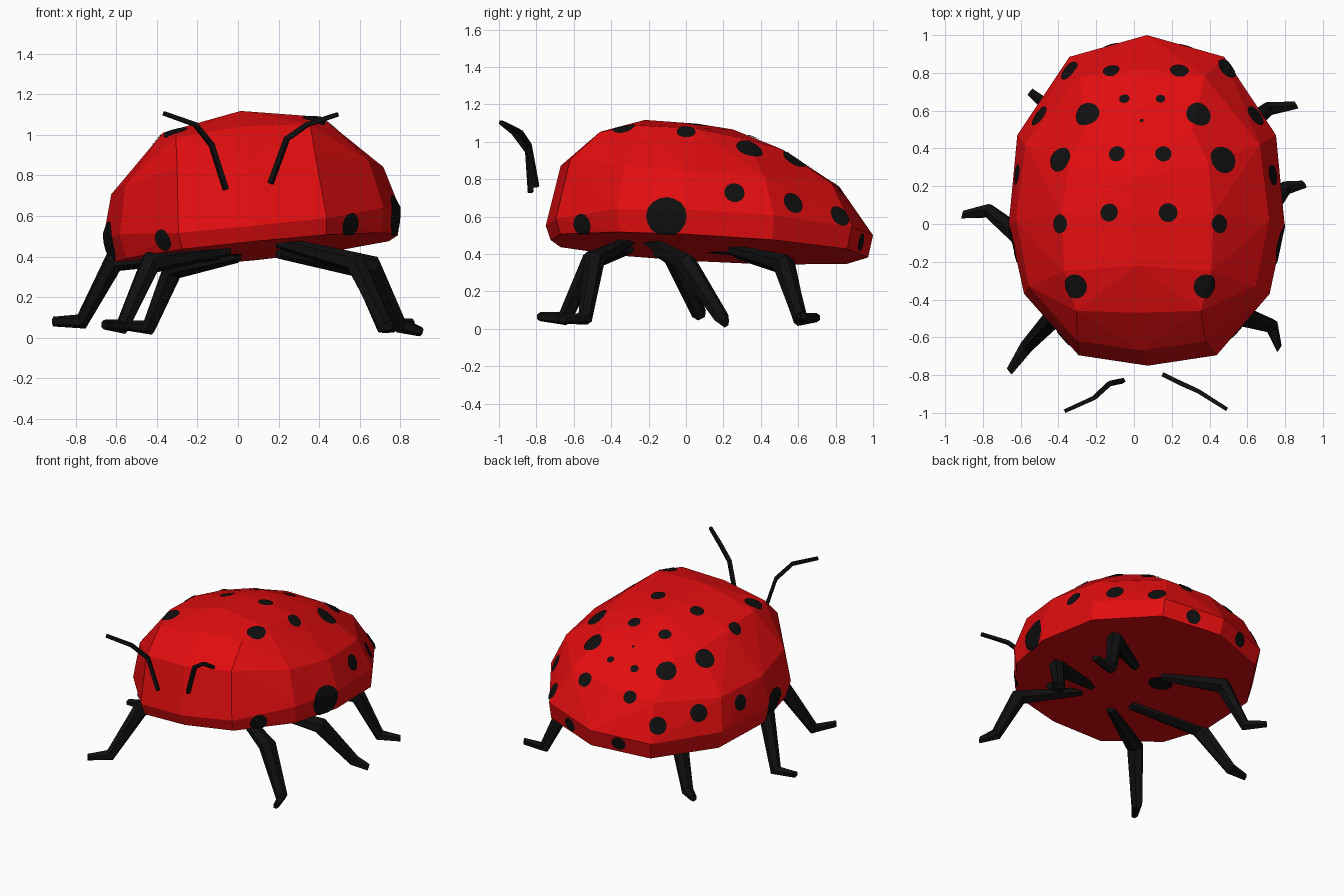
import bpy, bmesh, math
from mathutils import Vector
from mathutils.bvhtree import BVHTree

if "Cube" in bpy.data.objects:
    bpy.data.objects.remove(bpy.data.objects["Cube"])


def material(name, rgb):
    m = bpy.data.materials.new(name)
    m.diffuse_color = (*rgb, 1)
    m.use_nodes = True
    m.node_tree.nodes["Principled BSDF"].inputs["Base Color"].default_value = m.diffuse_color
    return m


RED = material("red", (0.76, 0.004, 0.005))
BLACK = material("black", (0.005, 0.005, 0.005))


def finish(bm, name, mat):
    me = bpy.data.meshes.new(name)
    bm.to_mesh(me)
    bm.free()
    me.materials.append(mat)
    ob = bpy.data.objects.new(name, me)
    bpy.context.collection.objects.link(ob)
    return ob


def tilted(dx, y, h):
    """Half-profile point (side offset, y, height) placed on the rolled, pitched body."""
    x = 0.08 + dx - 0.1 * h
    return Vector((x, y, 0.435 - 0.055 * y + 0.1 * dx + h))


# Faceted shell: mirrored half rings from rim to crown, wrapped in a hull
rim = [(0, -.75, .075), (.365, -.695, .08), (.65, -.37, .12), (.73, 0, .13),
       (.685, .47, .13), (.41, .885, .12), (0, 1.0, .12)]
middle = [(0, -.67, .40), (.34, -.62, .40), (.60, -.33, .36), (.67, .02, .34),
          (.62, .42, .34), (.33, .78, .35), (0, .82, .37)]
upper = [(0, -.47, .58), (.33, -.46, .56), (.39, -.25, .60), (.40, .05, .60),
         (.37, .32, .56), (.28, .50, .53), (0, .52, .55)]
crown = [(0, -.22, .67), (0, .06, .665), (0, .25, .645)]
bottom = [(x * .97, .12 + (y - .12) * .97, 0) for x, y, _ in rim]

bm = bmesh.new()
for ring in (bottom, rim, middle, upper, crown):
    for dx, y, h in ring:
        for side in ((-1, 1) if dx else (1,)):
            bm.verts.new(tilted(side * dx, y, h))
bmesh.ops.convex_hull(bm, input=bm.verts[:])
bmesh.ops.delete(bm, geom=[v for v in bm.verts if not v.link_faces], context='VERTS')
bmesh.ops.dissolve_limit(bm, angle_limit=math.radians(3), verts=bm.verts[:], edges=bm.edges[:])
bmesh.ops.recalc_face_normals(bm, faces=bm.faces[:])
surface = BVHTree.FromBMesh(bm)
finish(bm, "shell", RED)

# Spots: thin discs draped over the shell
top_spots = [(-.12, .81, .045), (.24, .81, .05), (-.34, .81, .06), (.49, .82, .06),
             (-.05, .66, .028), (.14, .66, .025), (.04, .545, .01),
             (-.25, .58, .07), (.34, .58, .07), (-.5, .57, .06), (.64, .57, .06),
             (-.39, .34, .068), (.47, .34, .075), (-.09, .37, .043), (.155, .37, .043),
             (-.13, .06, .048), (.18, .06, .05), (-.39, 0, .05), (.45, 0, .05),
             (-.31, -.33, .065), (.38, -.33, .065)]
side_spots = [(.74, .26, .73, .055), (-.60, .26, .60, .055),
              (.80, -.11, .60, .11), (-.65, -.10, .47, .11),
              (.57, -.57, .55, .06), (-.39, -.62, .47, .055),
              (.28, .95, .46, .05), (-.12, .95, .43, .05), (-.05, .20, .35, .08)]


def add_spot(bm, centre, normal, radius, rings=5, segments=16):
    u = normal.orthogonal().normalized()
    v = normal.cross(u)

    def drape(p):
        co, n, _, _ = surface.find_nearest(p)
        return bm.verts.new(co + n * 0.006)

    hub = drape(centre)
    previous = None
    for r in range(1, rings + 1):
        loop = []
        for s in range(segments):
            a = math.tau * s / segments
            loop.append(drape(centre + (u * math.cos(a) + v * math.sin(a)) * radius * r / rings))
        for s in range(segments):
            t = (s + 1) % segments
            if previous is None:
                bm.faces.new((hub, loop[s], loop[t]))
            else:
                bm.faces.new((previous[s], loop[s], loop[t], previous[t]))
        previous = loop


bm = bmesh.new()
for x, y, r in top_spots:
    co, n, _, _ = surface.ray_cast(Vector((x, y, 3)), Vector((0, 0, -1)))
    if co is not None:
        add_spot(bm, co, n, r)
for x, y, z, r in side_spots:
    co, n, _, _ = surface.find_nearest(Vector((x, y, z)))
    add_spot(bm, co, n, r)
finish(bm, "spots", BLACK)


def limb(name, path, radii, sides):
    """Faceted tapered tube along a bent path."""
    pts = [Vector(p) for p in path]
    side = (pts[-1] - pts[0]).cross(Vector((0, 0, 1))).normalized()
    bm = bmesh.new()
    loops = []
    for i, p in enumerate(pts):
        a, b = pts[max(i - 1, 0)], pts[min(i + 1, len(pts) - 1)]
        d = (p - a).normalized() + (b - p).normalized()
        up = side.cross(d).normalized()
        loops.append([bm.verts.new(p + radii[i] * (side * math.cos(t) + up * math.sin(t)))
                      for t in (math.tau * (k + .5) / sides for k in range(sides))])
    for lo, hi in zip(loops, loops[1:]):
        for k in range(sides):
            n = (k + 1) % sides
            bm.faces.new((lo[k], lo[n], hi[n], hi[k]))
    bm.faces.new(loops[0])
    bm.faces.new(loops[-1])
    bmesh.ops.recalc_face_normals(bm, faces=bm.faces[:])
    finish(bm, name, BLACK)


# Legs: root, knee, ankle, toe
legs = {
    "left_front_leg": [(-.05, -.30, .43), (-.43, -.50, .37), (-.57, -.65, .055), (-.66, -.78, .065)],
    "left_middle_leg": [(-.10, -.15, .41), (-.61, -.06, .38), (-.77, .07, .08), (-.91, .05, .08)],
    "left_rear_leg": [(.00, .28, .40), (-.32, .53, .34), (-.44, .61, .05), (-.55, .70, .06)],
    "right_front_leg": [(.20, -.30, .47), (.58, -.49, .37), (.73, -.54, .055), (.77, -.66, .05)],
    "right_middle_leg": [(.20, -.20, .47), (.66, .00, .35), (.80, .19, .06), (.90, .21, .03)],
    "right_rear_leg": [(.20, .25, .42), (.60, .52, .35), (.71, .61, .06), (.86, .63, .07)],
}
for name, path in legs.items():
    limb(name, path, (.03, .058, .04, .024), 6)

# Antennae
antennae = {
    "left_antenna": [(-.06, -.83, .73), (-.13, -.845, .95), (-.21, -.92, 1.05), (-.365, -.99, 1.105)],
    "right_antenna": [(.16, -.80, .76), (.24, -.84, .98), (.34, -.885, 1.05), (.49, -.98, 1.10)],
}
for name, path in antennae.items():
    limb(name, path, (.017, .017, .016, .014), 4)
